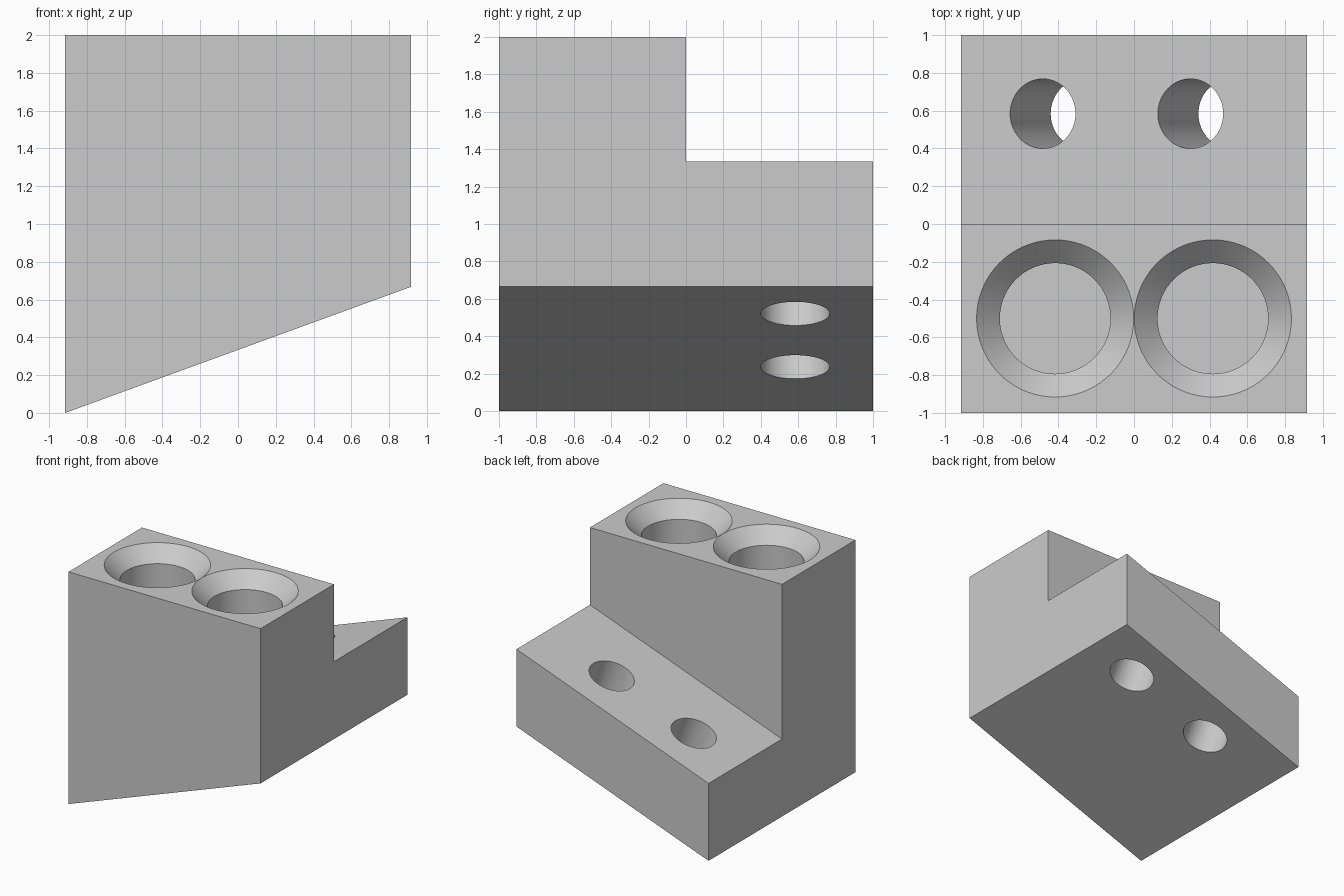
import bpy, bmesh
from math import cos, sin, tau, radians

cube = bpy.data.objects.get("Cube")
if cube:
    bpy.data.objects.remove(cube, do_unlink=True)

HALF_X, TOP, RISE, PLATE = 0.915, 2.0, 0.667, 0.667
SEGMENTS = 72

grey = bpy.data.materials.new("light grey")
grey.use_nodes = True
color = (0.6, 0.6, 0.6, 1)
grey.diffuse_color = color
grey.node_tree.nodes["Principled BSDF"].inputs["Base Color"].default_value = color


def underside(x):
    return RISE * (x + HALF_X) / (2 * HALF_X)


def deck(x):
    return underside(x) + PLATE


def make_object(name, bm):
    bmesh.ops.recalc_face_normals(bm, faces=bm.faces)
    mesh = bpy.data.meshes.new(name)
    bm.to_mesh(mesh)
    bm.free()
    mesh.materials.append(grey)
    obj = bpy.data.objects.new(name, mesh)
    bpy.context.collection.objects.link(obj)
    return obj


def skin(name, rings):
    """Closed solid through a stack of matching rings."""
    bm = bmesh.new()
    loops = [[bm.verts.new(p) for p in ring] for ring in rings]
    n = len(loops[0])
    for a, b in zip(loops, loops[1:]):
        for i in range(n):
            j = (i + 1) % n
            bm.faces.new((a[i], a[j], b[j], b[i]))
    bm.faces.new(loops[0])
    bm.faces.new(loops[-1])
    return make_object(name, bm)


def circle(cx, cy, rx, ry):
    angles = [tau * i / SEGMENTS for i in range(SEGMENTS)]
    return [(cx + rx * cos(a), cy + ry * sin(a)) for a in angles]


# Stepped block: level top, slanted deck and parallel slanted underside
block = skin("stepped_block", [
    [(x, -1, TOP), (x, 0, TOP), (x, 0, deck(x)),
     (x, 1, deck(x)), (x, 1, underside(x)), (x, -1, underside(x))]
    for x in (-HALF_X, HALF_X)])

cutters = []

# Countersunk round pockets in the tall half
pocket = [(0.293, 1.33), (0.293, 1.876), (0.416, TOP), (0.436, TOP + 0.02)]
for side in (-1, 1):
    cutters.append(skin("pocket_cutter", [
        [(x, y, z) for x, y in circle(side * 0.4175, -0.5, r, r)]
        for r, z in pocket]))

# Holes square to the slanted deck, right through the low half
LEAN = 0.215
for x_top in (-0.483, 0.299):
    upper = [(x, y, deck(x)) for x, y in circle(x_top, 0.584, 0.173, 0.184)]
    lower = [(x + LEAN, y, underside(x + LEAN)) for x, y, z in upper]
    rings = []
    for t in (-0.1, 1.1):
        rings.append([tuple(p + (q - p) * t for p, q in zip(a, b))
                      for a, b in zip(lower, upper)])
    cutters.append(skin("through_hole_cutter", rings))

# Cut the openings, then drop the cutters
bpy.ops.object.select_all(action='DESELECT')
block.select_set(True)
bpy.context.view_layer.objects.active = block
for cutter in cutters:
    cutter.hide_render = True
    mod = block.modifiers.new("opening", 'BOOLEAN')
    mod.operation = 'DIFFERENCE'
    mod.solver = 'EXACT'
    mod.object = cutter
    bpy.ops.object.modifier_apply(modifier=mod.name)
    bpy.data.objects.remove(cutter, do_unlink=True)

bpy.ops.object.shade_smooth_by_angle(angle=radians(18))
